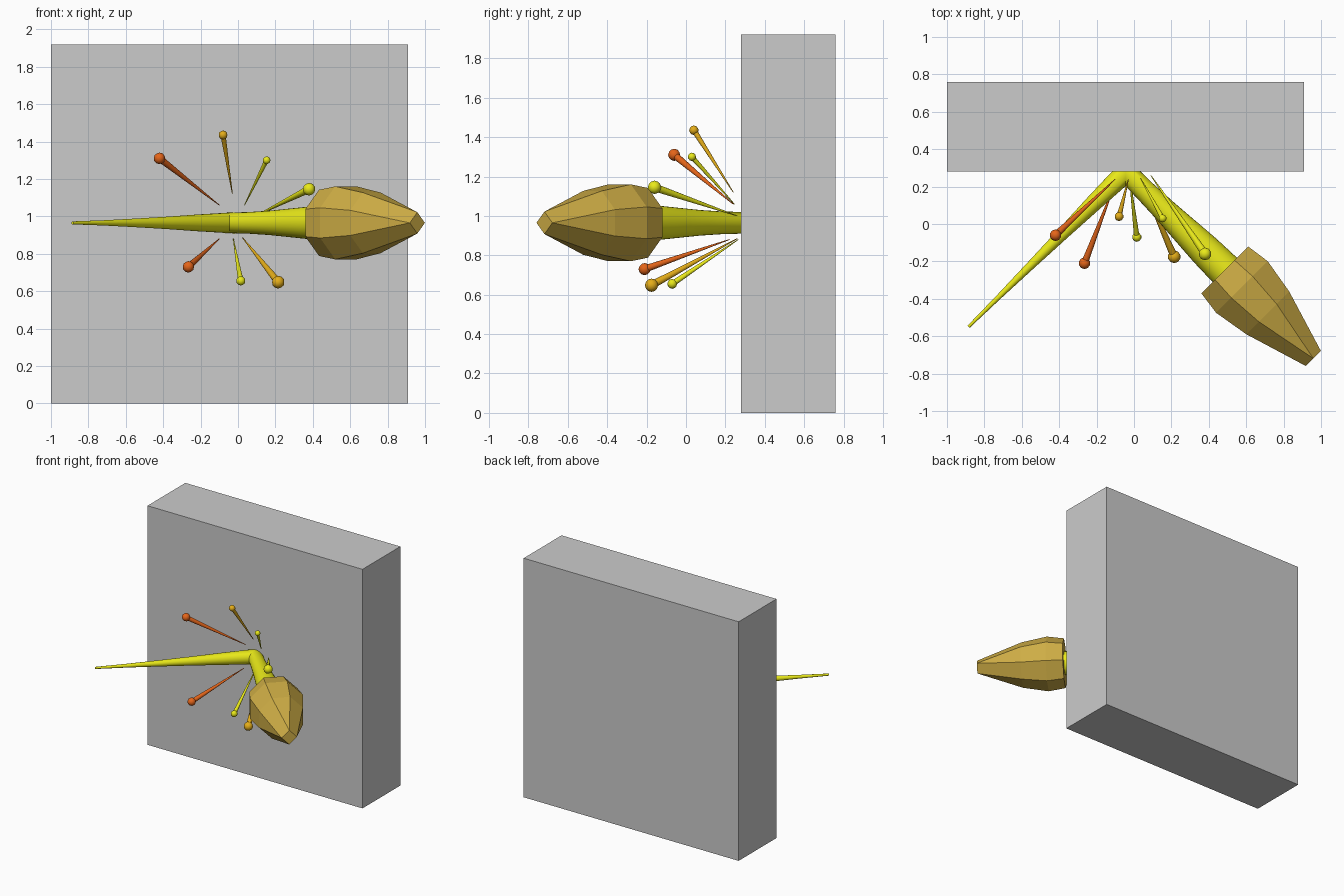
import bpy, bmesh, math
from mathutils import Vector

if "Cube" in bpy.data.objects:
    bpy.data.objects.remove(bpy.data.objects["Cube"])

Z = 0.965
HIT = Vector((-0.045, 0.28, Z))


def material(name, rgb):
    m = bpy.data.materials.new(name)
    m.diffuse_color = (*rgb, 1)
    m.use_nodes = True
    m.node_tree.nodes["Principled BSDF"].inputs["Base Color"].default_value = m.diffuse_color
    return m


gold = material("gold", (0.62, 0.42, 0.06))
yellow = material("yellow", (0.82, 0.82, 0.01))
orange = material("orange", (0.78, 0.42, 0.01))
red = material("red_orange", (0.78, 0.13, 0.01))


def finish(bm, name, mat=None, smooth=False):
    bmesh.ops.remove_doubles(bm, verts=bm.verts, dist=1e-5)
    bmesh.ops.recalc_face_normals(bm, faces=bm.faces)
    me = bpy.data.meshes.new(name)
    bm.to_mesh(me)
    bm.free()
    ob = bpy.data.objects.new(name, me)
    bpy.context.collection.objects.link(ob)
    if mat:
        me.materials.append(mat)
    if smooth:
        bpy.context.view_layer.objects.active = ob
        ob.select_set(True)
        bpy.ops.object.shade_smooth_by_angle(angle=math.radians(40))
        ob.select_set(False)
    return ob


def loft(bm, rings):
    rings = [[bm.verts.new(p) for p in r] for r in rings]
    n = len(rings[0])
    for a, b in zip(rings, rings[1:]):
        for i in range(n):
            j = (i + 1) % n
            bm.faces.new((a[i], a[j], b[j], b[i]))
    bm.faces.new(rings[0])
    bm.faces.new(rings[-1])


def ring(center, side, up, r, angles):
    return [center + side * (r * math.cos(a)) + up * (r * math.sin(a)) for a in angles]


# wall block
bm = bmesh.new()
bmesh.ops.create_cube(bm, size=1)
for v in bm.verts:
    v.co = Vector((v.co.x * 1.91 - 0.045, v.co.y * 0.48 + 0.52, v.co.z * 1.92 + 0.96))
finish(bm, "wall")

# faceted slug: octagonal body, nose closing to a small diamond
D = Vector((1, -1, 0)).normalized()
N = Vector((1, 1, 0)).normalized()
UP = Vector((0, 0, 1))
BACK = Vector((0.485, -0.245, Z))
octagon = [math.radians(22.5 + 45 * i) for i in range(8)]
diamond = [math.radians(90 * ((i + 1) // 2)) for i in range(8)]
bm = bmesh.new()
rings = [ring(BACK + D * s, N, UP, ap / math.cos(math.pi / 8), octagon)
         for s, ap in ((0, 0.177), (0.13, 0.195), (0.325, 0.162))]
rings.append(ring(BACK + D * 0.67, N, UP, 0.057, diamond))
loft(bm, rings)
finish(bm, "slug", gold)

# bent trail, mitred where it meets the wall
circle = [2 * math.pi * i / 24 for i in range(24)]
END = Vector((-0.885, -0.55, Z))
bm = bmesh.new()
rings = []
for t, r in ((0, 0.092), (0.2, 0.087), (0.4, 0.076), (0.6, 0.065), (0.8, 0.058)):
    rings.append(ring(BACK.lerp(HIT, t), N, UP, r, circle))
rings.append(ring(HIT, Vector((0, math.sqrt(2), 0)), UP, 0.055, circle))
out_side = UP.cross(END - HIT).normalized() * -1
if out_side.y < 0:
    out_side.negate()
for t, r in ((0.2, 0.045), (0.4, 0.033), (0.6, 0.023), (0.8, 0.014), (1, 0.008)):
    rings.append(ring(HIT.lerp(END, t), out_side, UP, r, circle))
loft(bm, rings)
finish(bm, "trail", yellow, True)

# sparks: needle start, ball centre, ball radius, colour
sparks = [
    ((-0.10, 0.24, 1.06), (-0.42, -0.06, 1.31), 0.031, red),
    ((-0.03, 0.24, 1.12), (-0.08, 0.04, 1.435), 0.024, orange),
    ((0.035, 0.245, 1.06), (0.153, 0.03, 1.30), 0.021, yellow),
    ((0.09, 0.26, 1.0), (0.38, -0.16, 1.145), 0.034, yellow),
    ((-0.10, 0.22, 0.88), (-0.265, -0.21, 0.73), 0.031, red),
    ((-0.025, 0.265, 0.88), (0.015, -0.07, 0.655), 0.025, yellow),
    ((0.025, 0.26, 0.885), (0.215, -0.175, 0.648), 0.034, orange),
]
for k, (a, b, r, mat) in enumerate(sparks):
    a, b = Vector(a), Vector(b)
    bm = bmesh.new()
    d = (b - a).normalized()
    side = d.cross(UP).normalized()
    up = side.cross(d)
    angles = [2 * math.pi * i / 12 for i in range(12)]
    loft(bm, [ring(a, side, up, 0.002, angles), ring(b, side, up, r * 0.6, angles)])
    ball = bmesh.ops.create_icosphere(bm, subdivisions=2, radius=r)
    bmesh.ops.translate(bm, verts=ball["verts"], vec=b)
    finish(bm, f"spark_{k + 1}", mat, True)
